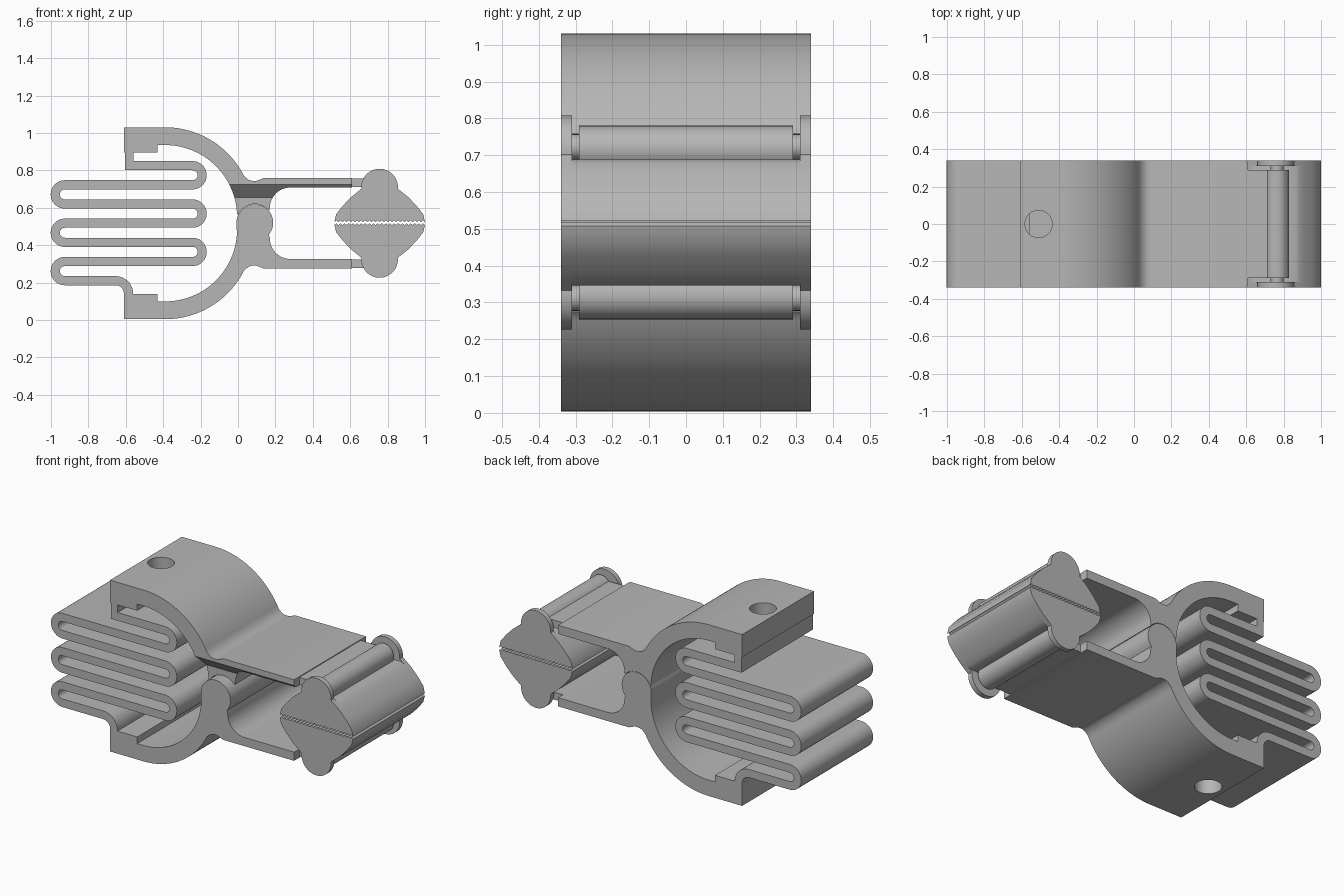
import bpy, bmesh, math

if "Cube" in bpy.data.objects:
    bpy.data.objects.remove(bpy.data.objects["Cube"])

W = 0.34      # half width of the clip
MID = 0.517   # height of the mirror plane between the two halves

grey = bpy.data.materials.new("plain grey")
grey.diffuse_color = (0.47, 0.47, 0.47, 1)
grey.use_nodes = True
grey.node_tree.nodes["Principled BSDF"].inputs["Base Color"].default_value = grey.diffuse_color


def arc(cx, cz, r, a0, a1, n=24):
    return [(cx + r * math.cos(math.radians(a0 + (a1 - a0) * i / n)),
             cz + r * math.sin(math.radians(a0 + (a1 - a0) * i / n))) for i in range(n + 1)]


def flip(pts):
    return [(x, 2 * MID - z) for x, z in pts]


def prism(name, pts, y0=-W, y1=W):
    """Extrude an x-z outline along y."""
    bm = bmesh.new()
    face = bm.faces.new([bm.verts.new((x, y0, z)) for x, z in pts])
    ext = bmesh.ops.extrude_face_region(bm, geom=[face])
    verts = [g for g in ext["geom"] if isinstance(g, bmesh.types.BMVert)]
    bmesh.ops.translate(bm, verts=verts, vec=(0, y1 - y0, 0))
    bmesh.ops.recalc_face_normals(bm, faces=bm.faces[:])
    mesh = bpy.data.meshes.new(name)
    bm.to_mesh(mesh)
    bm.free()
    mesh.materials.append(grey)
    ob = bpy.data.objects.new(name, mesh)
    bpy.context.collection.objects.link(ob)
    return ob


def activate(ob):
    bpy.ops.object.select_all(action='DESELECT')
    ob.select_set(True)
    bpy.context.view_layer.objects.active = ob


def smooth(ob):
    activate(ob)
    bpy.ops.object.shade_smooth_by_angle(angle=math.radians(32))


def cut(ob, cutter):
    mod = ob.modifiers.new("cut", 'BOOLEAN')
    mod.operation = 'DIFFERENCE'
    mod.solver = 'EXACT'
    mod.object = cutter
    activate(ob)
    bpy.ops.object.modifier_apply(modifier=mod.name)
    bpy.data.objects.remove(cutter)


def screw_hole(ob, z):
    bpy.ops.mesh.primitive_cylinder_add(vertices=40, radius=0.073, depth=0.3,
                                        location=(-0.51, 0, z))
    cutter = bpy.context.object
    cutter.hide_render = True
    cut(ob, cutter)


# Curved arms: shared outer side, plate and inner ring
outer = ([(-0.61, 1.03)] + arc(-0.39, 0.557, 0.473, 90, 27, 32)
         + [(0.055, 0.75), (0.075, 0.744), (0.098, 0.744), (0.118, 0.751), (0.14, 0.76),
            (0.61, 0.76), (0.61, 0.708)]
         + arc(0.28, 0.598, 0.11, 90, 180, 12))
ring = arc(-0.39, 0.55, 0.385, 4, 90, 32) + [(-0.43, 0.935), (-0.43, 0.895), (-0.61, 0.895)]

# Upper arm with the hinge socket and a bevelled front underside
upper = prism("upper_arm", outer + arc(0.09, 0.52, 0.1, 40, 158, 20) + ring)
bm = bmesh.new()
wedge = [(-0.06, -0.36, 0.745), (-0.06, -0.27, 0.655), (-0.06, -0.27, 0.50), (-0.06, -0.36, 0.50)]
face = bm.faces.new([bm.verts.new(p) for p in wedge])
ext = bmesh.ops.extrude_face_region(bm, geom=[face])
bmesh.ops.translate(bm, verts=[g for g in ext["geom"] if isinstance(g, bmesh.types.BMVert)],
                    vec=(0.72, 0, 0))
bmesh.ops.recalc_face_normals(bm, faces=bm.faces[:])
wedge_mesh = bpy.data.meshes.new("bevel_cutter")
bm.to_mesh(wedge_mesh)
bm.free()
wedge_ob = bpy.data.objects.new("bevel_cutter", wedge_mesh)
wedge_ob.hide_render = True
bpy.context.collection.objects.link(wedge_ob)
cut(upper, wedge_ob)
screw_hole(upper, 1.0)
smooth(upper)

# Lower arm with the hinge ball
lower = prism("lower_arm", flip(outer) + arc(0.09, 0.52, 0.098, -40, 178, 32) + flip(ring))
screw_hole(lower, 0.03)
smooth(lower)

# Folded spring ribbon: centre line with a run of half turns
pitch, top, half = 0.1025, 0.825, 0.0245
line = [(-0.605, top)]
for i in range(6):
    zc = top - pitch * (i + 0.5)
    if i % 2 == 0:
        line += arc(-0.243, zc, pitch / 2, 90, -90, 18)
    else:
        line += arc(-0.926, zc, pitch / 2, 90, 270, 18)
line += arc(-0.655, 0.14, 0.07, 90, 0, 10) + [(-0.585, 0.11)]
left, right = [], []
for i, (x, z) in enumerate(line):
    a, b = line[max(i - 1, 0)], line[min(i + 1, len(line) - 1)]
    if i == 0 or i == len(line) - 1:
        dx, dz = b[0] - a[0], b[1] - a[1]
    else:  # average the two segment directions
        l0, l1 = math.dist(a, (x, z)), math.dist((x, z), b)
        dx = (x - a[0]) / l0 + (b[0] - x) / l1
        dz = (z - a[1]) / l0 + (b[1] - z) / l1
    d = math.hypot(dx, dz)
    left.append((x - dz / d * half, z + dx / d * half))
    right.append((x + dz / d * half, z - dx / d * half))
smooth(prism("spring", left + right[::-1]))
prism("spring_hook", [(-0.605, 0.802), (-0.56, 0.802), (-0.56, 0.90), (-0.605, 0.90)])

# Gripping pads, end cheeks, pivot rods and narrow plate ends
teeth = 22
x0, x1 = 0.515, 1.0
zig = [(x0 + (x1 - x0) * i / (2 * teeth), 0.005 if i % 2 else -0.005)
       for i in range(2 * teeth + 1)]
side = [(0.99, 0.565), (0.955, 0.61), (0.91, 0.657), (0.885, 0.677)]
side_l = [(2 * 0.7575 - x, z) for x, z in side[::-1]]
body = side + [(0.865, 0.688), (0.65, 0.688)] + side_l
cheek = side + arc(0.757, 0.71, 0.098, -5, 185, 28) + side_l

for name, tf, zt in (("upper", lambda p: p, 0.528), ("lower", flip, 0.512)):
    bite = [(x, zt + dz) for x, dz in zig]
    smooth(prism(name + "_pad", bite + tf(body), -0.312, 0.312))
    for label, ya, yb in (("front", -W, -0.31), ("back", 0.31, W)):
        smooth(prism(f"{name}_{label}_cheek", bite + tf(cheek), ya, yb))
    smooth(prism(name + "_rod", tf(arc(0.765, 0.716, 0.064, 0, 348.75, 31)), -0.29, 0.29))
    smooth(prism(name + "_pin", tf(arc(0.765, 0.722, 0.035, 0, 345, 23)), -0.32, 0.32))
    prism(name + "_plate_end", tf([(0.60, 0.755), (0.76, 0.755), (0.76, 0.71), (0.60, 0.71)]),
          -0.29, 0.29)
